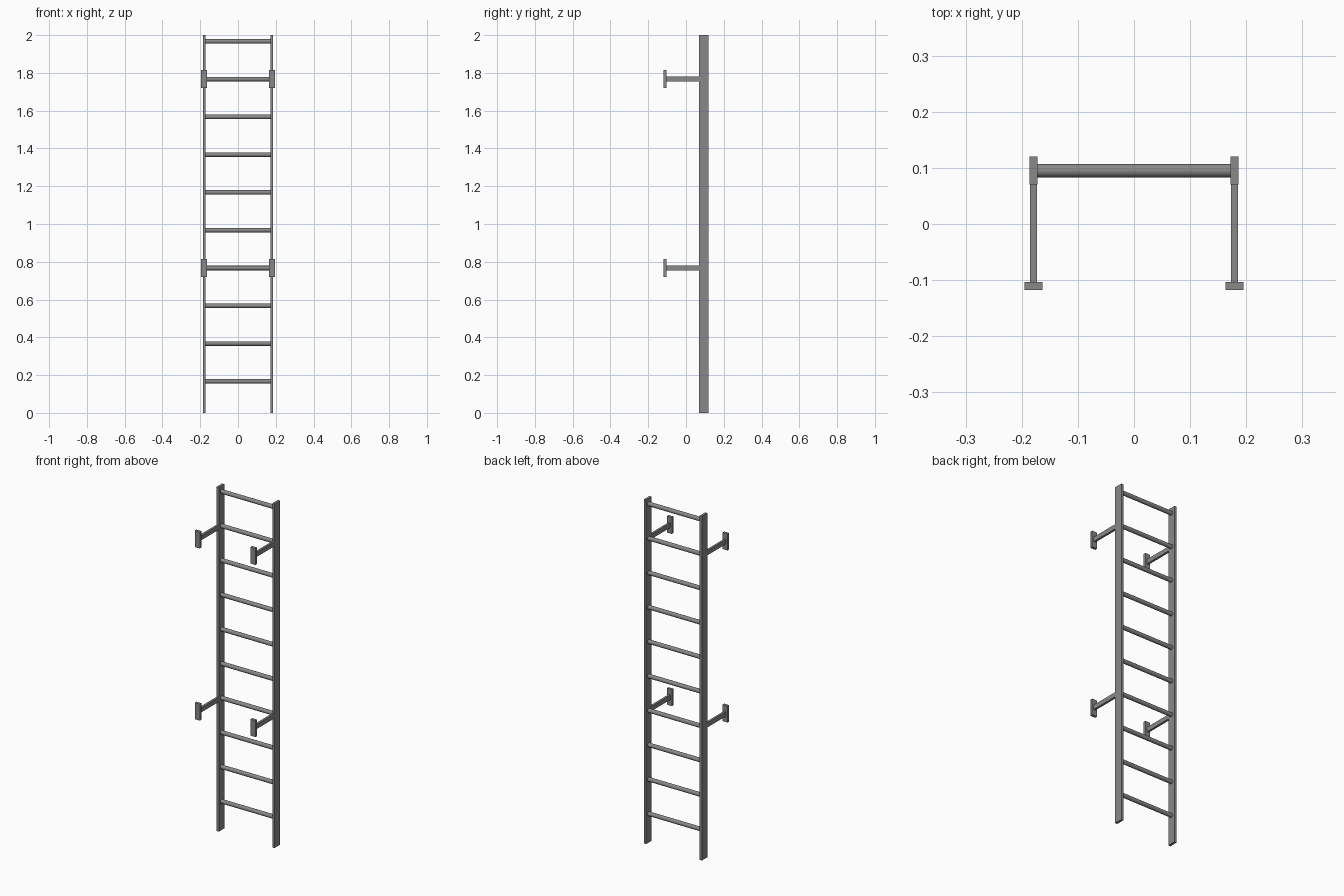
import bpy
from math import pi

cube = bpy.data.objects.get("Cube")
if cube:
    bpy.data.objects.remove(cube, do_unlink=True)

steel = bpy.data.materials.new("grey_steel")
steel.use_nodes = True
GREY = (0.25, 0.25, 0.25, 1)
steel.diffuse_color = GREY
steel.node_tree.nodes["Principled BSDF"].inputs["Base Color"].default_value = GREY


def finish(name):
    ob = bpy.context.object
    ob.name = name
    ob.data.materials.append(steel)
    return ob


def box(name, center, size):
    bpy.ops.mesh.primitive_cube_add(size=1, location=center)
    ob = finish(name)
    ob.scale = size
    bpy.ops.object.transform_apply(location=False, rotation=False, scale=True)
    return ob


RAIL_X, RAIL_Y = 0.179, 0.095
RAIL_W, RAIL_D = 0.014, 0.05
FIRST_RUNG, STEP = 0.167, 0.2
PLATE_FRONT, PLATE_BACK = -0.118, -0.103
rail_front = RAIL_Y - RAIL_D / 2

for side, s in (("left", 1), ("right", -1)):
    # Flat side rails
    box(f"{side}_rail", (s * RAIL_X, RAIL_Y, 1), (RAIL_W, RAIL_D, 2))
    # Wall brackets: flat arm and mounting plate, level with two of the rungs
    for level, rung in (("lower", 3), ("upper", 8)):
        z = FIRST_RUNG + rung * STEP
        box(f"{side}_{level}_bracket_arm",
            (s * RAIL_X, (PLATE_BACK + rail_front) / 2, z),
            (0.0125, rail_front - PLATE_BACK, 0.027))
        box(f"{side}_{level}_wall_plate",
            (s * RAIL_X, (PLATE_FRONT + PLATE_BACK) / 2, z),
            (0.032, PLATE_BACK - PLATE_FRONT, 0.096))

# Round rungs between the rails
for i in range(10):
    bpy.ops.mesh.primitive_cylinder_add(
        vertices=24, radius=0.012, depth=2 * RAIL_X - RAIL_W,
        location=(0, RAIL_Y, FIRST_RUNG + i * STEP), rotation=(0, pi / 2, 0))
    finish(f"rung_{i + 1}")
    bpy.ops.object.shade_smooth_by_angle()
